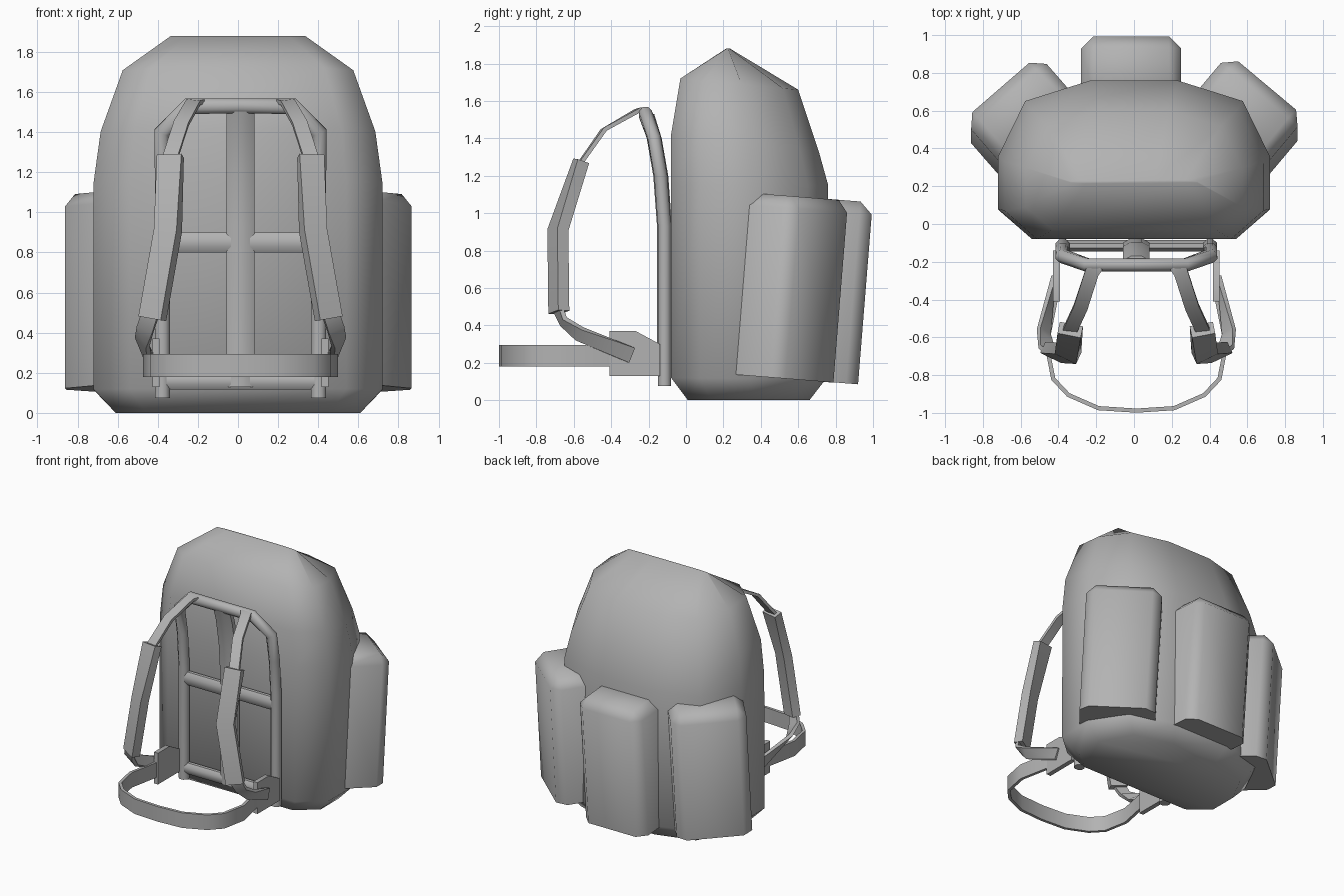
import bpy, bmesh, math
from mathutils import Vector, Matrix

cube = bpy.data.objects.get("Cube")
if cube:
    bpy.data.objects.remove(cube, do_unlink=True)

GREY = (0.45, 0.45, 0.45, 1)
fabric = bpy.data.materials.new("plain grey")
fabric.use_nodes = True
fabric.diffuse_color = GREY
fabric.node_tree.nodes["Principled BSDF"].inputs["Base Color"].default_value = GREY
HARNESS_X = 0.0125  # the harness sits slightly off centre


def finish(bm, name, angle=50, mirror=False):
    """Turn a bmesh into a shaded object, optionally mirrored about the harness centre."""
    bmesh.ops.recalc_face_normals(bm, faces=bm.faces)
    mesh = bpy.data.meshes.new(name)
    bm.to_mesh(mesh)
    bm.free()
    mesh.materials.append(fabric)
    ob = bpy.data.objects.new(name, mesh)
    bpy.context.collection.objects.link(ob)
    bpy.ops.object.select_all(action='DESELECT')
    ob.select_set(True)
    bpy.context.view_layer.objects.active = ob
    bpy.ops.object.shade_smooth_by_angle(angle=math.radians(angle))
    if mirror:
        ob.location.x = HARNESS_X
        ob.modifiers.new("mirror", 'MIRROR').use_clip = True
    return ob


def loft(bm, rings, cap_start=True, cap_end=True):
    """Skin a row of closed rings."""
    rows = [[bm.verts.new(p) for p in ring] for ring in rings]
    n = len(rows[0])
    for a, b in zip(rows, rows[1:]):
        for i in range(n):
            j = (i + 1) % n
            bm.faces.new((a[i], a[j], b[j], b[i]))
    if cap_start:
        bm.faces.new(rows[0][::-1])
    if cap_end:
        bm.faces.new(rows[-1])


def sweep(name, path, sides, section, open_start=False, angle=50):
    """Sweep a section along half the harness; section is (across, through)."""
    pts = [Vector(p) for p in path]
    if not isinstance(sides, list):
        sides = [sides] * len(pts)
    rings = []
    for i, p in enumerate(pts):
        before = (p - pts[i - 1]).normalized() if i else None
        after = (pts[i + 1] - p).normalized() if i < len(pts) - 1 else None
        before, after = before or after, after or before
        tangent = (before + after).normalized()
        if open_start and i == 0:
            tangent = Vector((1, 0, 0))
        miter = 1 / max(0.6, tangent.dot(after))
        side = Vector(sides[i])
        side = (side - tangent * side.dot(tangent)).normalized()
        normal = tangent.cross(side)
        rings.append([p + side * a + normal * b * miter for a, b in section])
    bm = bmesh.new()
    loft(bm, rings, cap_start=not open_start)
    return finish(bm, name, angle, mirror=True)


def strip(w, t):
    return [(-w / 2, -t / 2), (w / 2, -t / 2), (w / 2, t / 2), (-w / 2, t / 2)]


def tube(w, t, n=8):
    k = 1 / math.cos(math.pi / n)
    turns = [(i + 0.5) * 2 * math.pi / n for i in range(n)]
    return [(w / 2 * k * math.cos(a), t / 2 * k * math.sin(a)) for a in turns]


# Main bag: ten-sided rings, closing to a ridge at the top
half = [(0.75, 0), (1, 0.19), (1, 0.52), (0.8, 0.87), (0.32, 1)]
outline = half + [(-x, y) for x, y in reversed(half)]
levels = [  # front z, back z, half width, front y, back y
    (0, 0, 0.61, 0.01, 0.66), (0.12, 0.11, 0.72, -0.08, 0.745),
    (1.15, 1.15, 0.72, -0.08, 0.76), (1.42, 1.33, 0.685, -0.08, 0.71),
    (1.72, 1.66, 0.575, -0.03, 0.6), (1.88, 1.88, 0.335, 0.215, 0.235)]
bm = bmesh.new()
loft(bm, [[(x * w, yf + (yb - yf) * y, zf + (zb - zf) * y) for x, y in outline]
          for zf, zb, w, yf, yb in levels])
finish(bm, "main_bag", 60)


# Pockets: boxes with chamfered outer and top edges, leaning outward
def pocket(name, x, y, z, turn):
    w, d, h = 0.53, 0.36, 0.975
    bm = bmesh.new()
    bmesh.ops.create_cube(bm, size=1)
    bmesh.ops.transform(bm, verts=bm.verts, matrix=Matrix.Translation((0, -d / 2, h / 2))
                        @ Matrix.Diagonal((w, d, h, 1)))
    edges = []
    for e in bm.edges:
        a, b = (v.co for v in e.verts)
        top = min(a.z, b.z) > h / 2
        outer = min(a.y, b.y) > -d / 2 and abs(a.x - b.x) < 0.01
        if top or outer:
            edges.append(e)
    bmesh.ops.bevel(bm, geom=edges, offset=0.065, segments=1, affect='EDGES')
    lean = Matrix.Rotation(math.radians(-4.6), 4, 'X')
    spin = Matrix.Rotation(math.radians(turn), 4, 'Z')
    bmesh.ops.transform(bm, verts=bm.verts, matrix=Matrix.Translation((x, y, z)) @ lean @ spin)
    finish(bm, name, 50)


pocket("back_pocket", -0.015, 0.92, 0.085, 0)
pocket("left_pocket", 0.705, 0.66, 0.105, -40)
pocket("right_pocket", -0.705, 0.65, 0.105, 41)

# Carrying frame: bent rail, centre bar and cross bars
sweep("frame_rail", [(0, -0.217, 1.53), (0.26, -0.217, 1.53), (0.39, -0.17, 1.4),
                     (0.39, -0.135, 1.2), (0.39, -0.115, 0.93), (0.39, -0.115, 0.075)],
      (0, 1, 0), tube(0.07, 0.075), open_start=True)
for name, z, w in (("middle_cross_bar", 0.85, 0.1), ("lower_cross_bar", 0.16, 0.085)):
    sweep(name, [(0, -0.115, z), (0.37, -0.115, z)], (0, 0, 1), tube(w, 0.06), open_start=True)
bm = bmesh.new()
centre = [(-0.115, 0.13), (-0.115, 0.93), (-0.135, 1.2), (-0.17, 1.4), (-0.21, 1.53)]
loft(bm, [[(a, y + b, z) for a, b in tube(0.14, 0.08)] for y, z in centre])
finish(bm, "centre_bar").location.x = HARNESS_X

# Shoulder straps: upper webbing, pad and lower webbing
twist = (0.9, 0.42, 0)
sweep("upper_strap", [(0.21, -0.22, 1.555), (0.235, -0.255, 1.55), (0.295, -0.44, 1.445),
                      (0.355, -0.57, 1.26)],
      (1, 0.1, 0), strip(0.075, 0.022))
sweep("shoulder_pad", [(0.35, -0.56, 1.28), (0.362, -0.685, 0.91), (0.44, -0.68, 0.47)],
      [(0.97, 0.2, 0), twist, twist], strip(0.125, 0.065))
sweep("lower_strap", [(0.45, -0.685, 0.49), (0.475, -0.655, 0.42), (0.49, -0.57, 0.355),
                      (0.44, -0.29, 0.24)],
      [twist, twist, (0.6, 0.2, 0.7), (0, 0, 1)], strip(0.085, 0.025))

# Hip plates on the frame
plate = [(-0.41, 0.13), (-0.41, 0.37), (-0.27, 0.37), (-0.14, 0.3), (-0.14, 0.13)]
bm = bmesh.new()
loft(bm, [[(x, y, z) for y, z in plate] for x in (0.405, 0.44)])
finish(bm, "hip_plate", 30, mirror=True)

# Waist belt loop
sweep("waist_belt", [(0, -0.988, 0.237), (0.2, -0.975, 0.237), (0.36, -0.905, 0.237),
                     (0.44, -0.82, 0.237), (0.475, -0.64, 0.237), (0.425, -0.39, 0.237)],
      (0, 0, 1), strip(0.115, 0.022), open_start=True)
